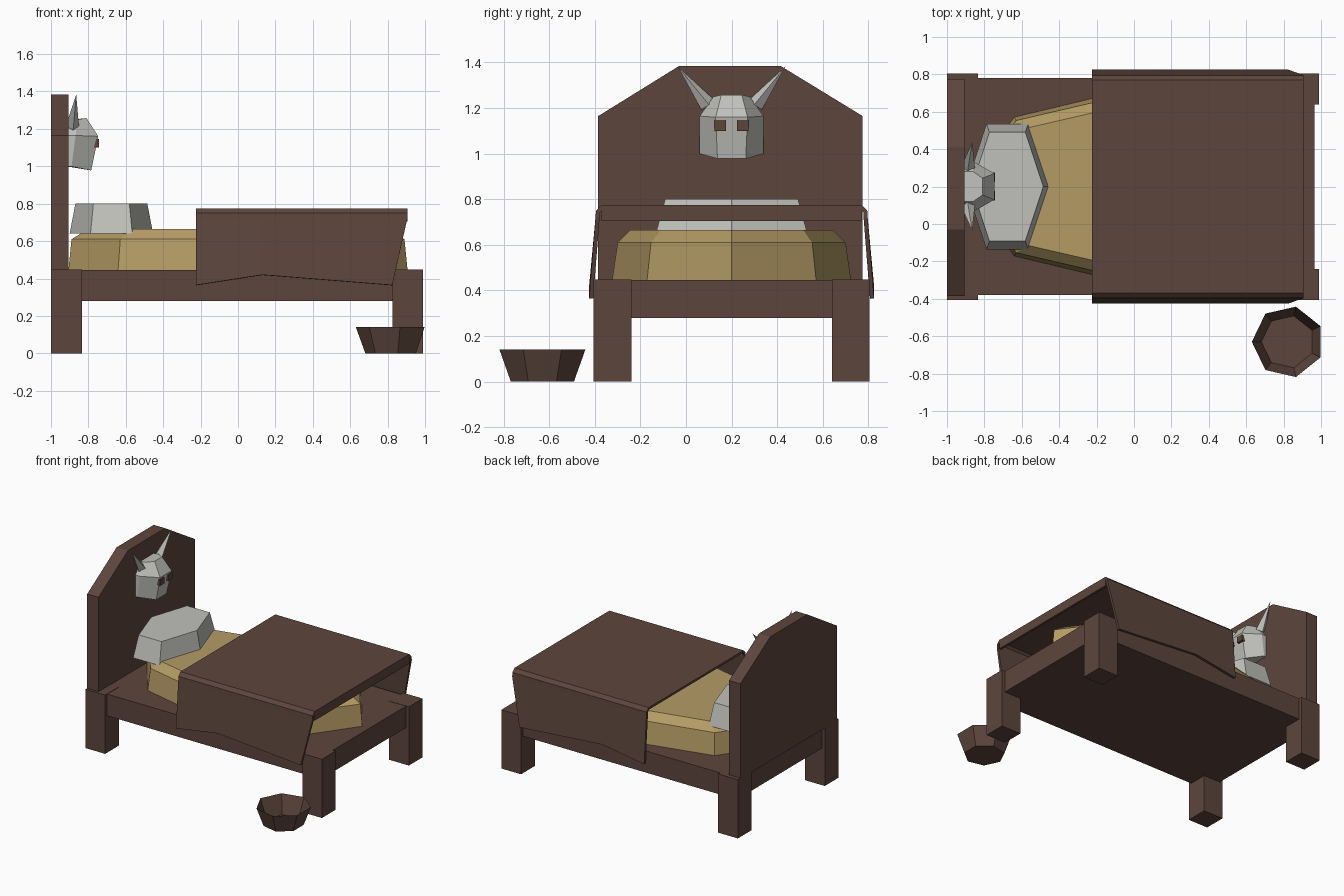
import bpy, bmesh, math
from mathutils import Vector

if "Cube" in bpy.data.objects:
    bpy.data.objects.remove(bpy.data.objects["Cube"])

CY = 0.2  # bed centre line


def material(name, rgb):
    m = bpy.data.materials.new(name)
    m.diffuse_color = (*rgb, 1)
    m.use_nodes = True
    m.node_tree.nodes["Principled BSDF"].inputs["Base Color"].default_value = m.diffuse_color
    return m


WOOD = material("dark brown", (0.108, 0.060, 0.046))
STRAW = material("straw tan", (0.46, 0.33, 0.13))
BONE = material("pale grey", (0.53, 0.53, 0.50))


def finish(name, bm, mat, recalc=True):
    if recalc:
        bmesh.ops.recalc_face_normals(bm, faces=bm.faces)
    me = bpy.data.meshes.new(name)
    bm.to_mesh(me)
    bm.free()
    me.materials.append(mat)
    ob = bpy.data.objects.new(name, me)
    bpy.context.collection.objects.link(ob)
    return ob


def loft(name, rings, mat, cap_top=True):
    """Join rings of equal point count; cap the ends."""
    bm = bmesh.new()
    vs = [[bm.verts.new(p) for p in r] for r in rings]
    n = len(vs[0])
    for a, b in zip(vs, vs[1:]):
        for i in range(n):
            j = (i + 1) % n
            bm.faces.new((a[i], a[j], b[j], b[i]))
    bm.faces.new(vs[0][::-1])
    if cap_top:
        bm.faces.new(vs[-1])
    return finish(name, bm, mat, recalc=cap_top)


def box(name, x, y, z, mat):
    ring = lambda h: [(x[0], y[0], h), (x[1], y[0], h), (x[1], y[1], h), (x[0], y[1], h)]
    return loft(name, [ring(z[0]), ring(z[1])], mat)


def ngon(n, cx, cy, rx, ry, z, start=0):
    return [(cx + rx * math.cos(start + 2 * math.pi * i / n),
             cy + ry * math.sin(start + 2 * math.pi * i / n), z) for i in range(n)]


# Bed frame and four legs
box("bed_frame", (-0.975, 0.965), (CY - 0.58, CY + 0.58), (0.28, 0.445), WOOD)
for end, x in (("head", (-1, -0.835)), ("foot", (0.825, 0.99))):
    for side, y in (("left", (-0.405, -0.24)), ("right", (0.64, 0.805))):
        box(f"{end}_leg_{side}", x, y, (0, 0.447), WOOD)

# Headboard with sloped top corners
outline = [(-0.385, 0.44), (0.775, 0.44), (0.775, 1.165), (0.415, 1.385),
           (-0.03, 1.385), (-0.385, 1.165)]
loft("headboard", [[(x, y, z) for y, z in outline] for x in (-1, -0.905)], WOOD)

# Eight-sided mattress and six-sided pillow
loft("mattress", [ngon(8, 0, CY, rx, ry, z) for rx, ry, z in (
    (0.907, 0.525, 0.44), (0.89, 0.50, 0.61), (0.80, 0.445, 0.665))], STRAW)
loft("pillow", [ngon(6, -0.677, CY, rx, ry, z) for rx, ry, z in (
    (0.223, 0.387, 0.64), (0.192, 0.336, 0.802))], BONE)

# Blanket: draped shell with bevelled top edges and hanging flaps
stations = [(-0.225, -0.225, -0.225, 0.365), (0.13, 0.13, 0.13, 0.42),
            (0.905, 0.905, 0.825, 0.365)]
bm = bmesh.new()
rows = []
for top_x, mid_x, low_x, low_z in stations:
    half = [(low_x, 0.625, low_z), (mid_x, 0.597, 0.72),
            (top_x, 0.595, 0.75), (top_x, 0.57, 0.775)]
    row = [(x, CY - h, z) for x, h, z in half]
    row += [(x, CY + h, z) for x, h, z in reversed(half)]
    rows.append([bm.verts.new(p) for p in row])
for a, b in zip(rows, rows[1:]):
    for i in range(len(a) - 1):
        bm.faces.new((a[i], b[i], b[i + 1], a[i + 1]))
blanket = finish("blanket", bm, WOOD, recalc=False)
solid = blanket.modifiers.new("thickness", 'SOLIDIFY')
solid.thickness = 0.018
solid.offset = -1
box("blanket_foot_lip", (0.887, 0.905), (CY - 0.57, CY + 0.57), (0.705, 0.772), WOOD)

# Mounted head: half outline mirrored about the centre line
half_rings = [
    [(-0.92, 0.14, 1.0), (-0.89, 0.14, 1.0), (-0.785, 0.062, 0.978)],
    [(-0.92, 0.14, 1.165), (-0.868, 0.14, 1.165), (-0.747, 0.07, 1.16)],
    [(-0.92, 0.08, 1.245), (-0.86, 0.08, 1.25), (-0.81, 0.045, 1.258)]]
rings = [[(x, CY - h, z) for x, h, z in r] + [(x, CY + h, z) for x, h, z in reversed(r)]
         for r in half_rings]
loft("mounted_head", rings, BONE)

# Eyes and horns
for side, s in (("left", -1), ("right", 1)):
    ys = sorted((CY + s * 0.024, CY + s * 0.075))
    box(f"eye_{side}", (-0.79, -0.743), ys, (1.10, 1.147), WOOD)
    base = Vector((-0.886, CY + s * 0.105, 1.215))
    tip = Vector((-0.865, CY + s * 0.237, 1.383))
    bm = bmesh.new()
    bmesh.ops.create_cone(bm, cap_ends=True, segments=4, radius1=0.036, radius2=0,
                          depth=(tip - base).length)
    bm.transform((tip - base).to_track_quat('Z', 'X').to_matrix().to_4x4())
    bmesh.ops.translate(bm, verts=bm.verts, vec=(base + tip) / 2)
    finish(f"horn_{side}", bm, BONE)

# Seven-sided open bowl on the floor
loft("bowl", [ngon(7, 0.823, -0.63, r, r, z, math.pi) for r, z in (
    (0.142, 0), (0.193, 0.14))], WOOD, cap_top=False)
